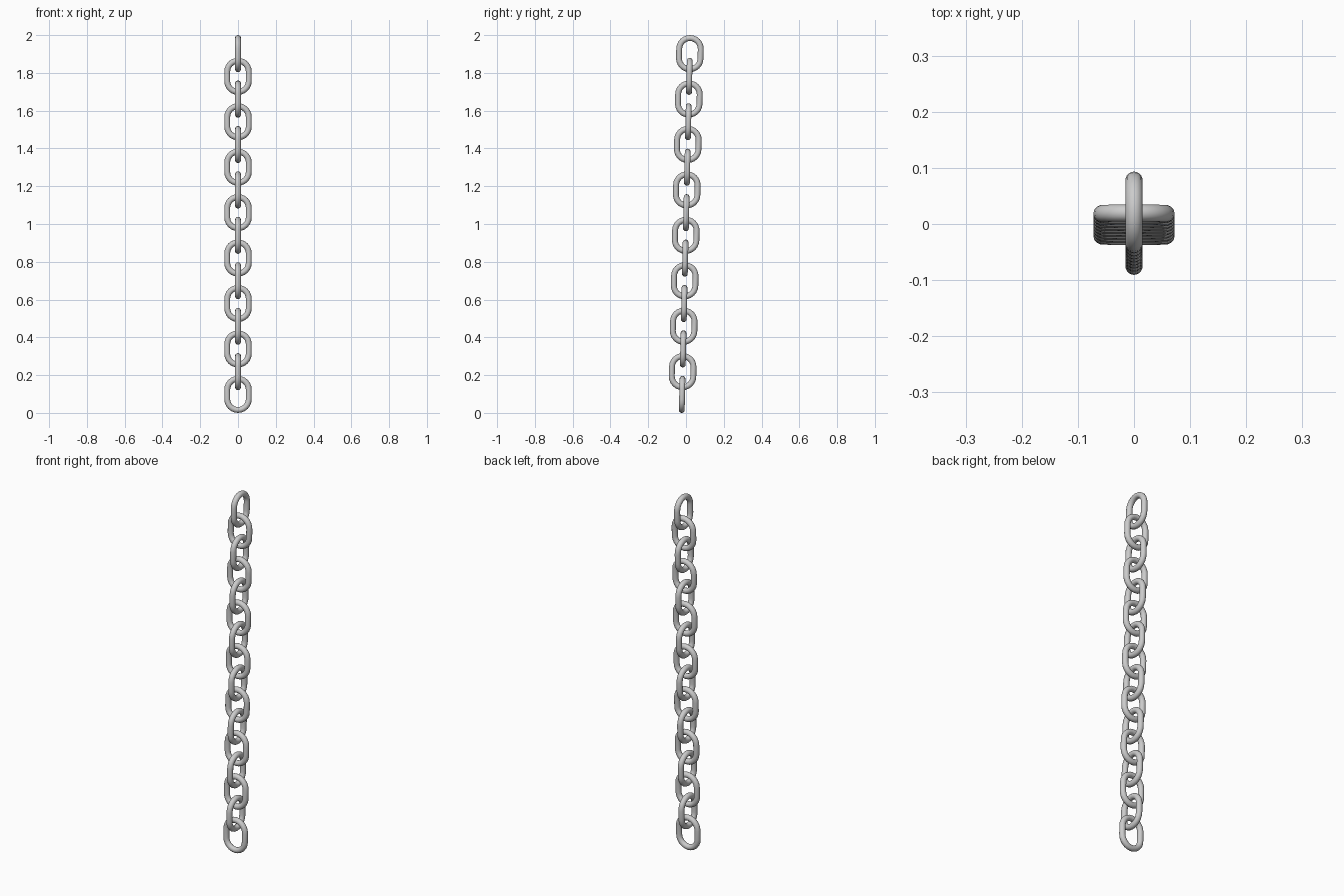
import bpy, bmesh, math
from mathutils import Matrix, Vector

if "Cube" in bpy.data.objects:
    bpy.data.objects.remove(bpy.data.objects["Cube"])

WIRE = 0.0155        # wire radius
BEND = 0.057         # centreline radius of the rounded ends
STRAIGHT = 0.0255    # half length of the straight sides
LINKS, PITCH = 16, 0.1203
ARC, SIDES = 12, 14
TILT = math.radians(-1.3)


def link_mesh():
    # Stadium centreline in the XZ plane, swept by a round wire section
    path = []
    for end in (0, 1):
        for k in range(ARC + 1):
            a = math.pi * (end + k / ARC)
            n = Vector((math.cos(a), 0, math.sin(a)))
            path.append((n * BEND + Vector((0, 0, STRAIGHT * (1 - 2 * end))), n))
    bm = bmesh.new()
    rings = []
    for p, n in path:
        rings.append([bm.verts.new(p + WIRE * (n * math.cos(t) + Vector((0, math.sin(t), 0))))
                      for t in (2 * math.pi * j / SIDES for j in range(SIDES))])
    for i, a in enumerate(rings):
        b = rings[(i + 1) % len(rings)]
        for j in range(SIDES):
            k = (j + 1) % SIDES
            bm.faces.new((a[j], a[k], b[k], b[j])).smooth = True
    bmesh.ops.recalc_face_normals(bm, faces=bm.faces)
    mesh = bpy.data.meshes.new("chain_link")
    bm.to_mesh(mesh)
    bm.free()
    return mesh


# Chain: links alternate by a quarter turn, the whole run leaning slightly back
mesh = link_mesh()
lean = Matrix.Translation((0, 0, 1)) @ Matrix.Rotation(TILT, 4, 'X')
for i in range(LINKS):
    link = bpy.data.objects.new(f"chain_link_{i + 1}", mesh)
    bpy.context.collection.objects.link(link)
    z = (i - (LINKS - 1) / 2) * PITCH
    link.matrix_world = (lean @ Matrix.Translation((0, 0, z))
                         @ Matrix.Rotation(math.pi / 2 * (i % 2), 4, 'Z'))
